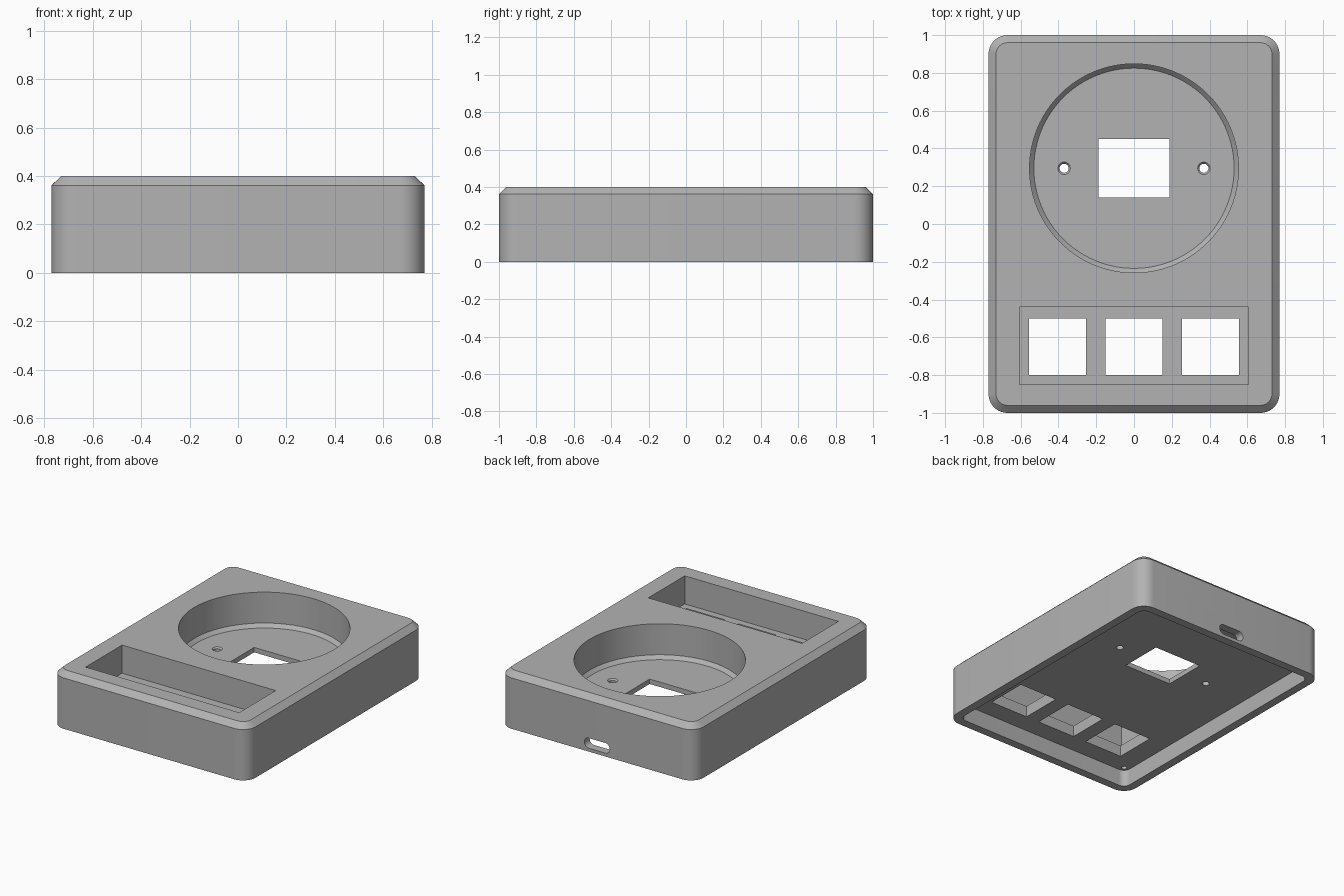
import bpy
import bmesh
from math import cos, sin, pi

if "Cube" in bpy.data.objects:
    bpy.data.objects.remove(bpy.data.objects["Cube"], do_unlink=True)

grey = bpy.data.materials.new("grey plastic")
grey.use_nodes = True
COLOR = (0.45, 0.45, 0.45, 1)
grey.diffuse_color = COLOR
grey.node_tree.nodes["Principled BSDF"].inputs["Base Color"].default_value = COLOR


def rounded_rect(hx, hy, r, seg=10):
    """Outline of a rounded rectangle, counter-clockwise."""
    if r == 0:
        return [(hx, hy), (-hx, hy), (-hx, -hy), (hx, -hy)]
    pts = []
    for q, (sx, sy) in enumerate([(1, 1), (-1, 1), (-1, -1), (1, -1)]):
        for i in range(seg + 1):
            a = (q + i / seg) * pi / 2
            pts.append((sx * (hx - r) + r * cos(a), sy * (hy - r) + r * sin(a)))
    return pts


def circle(r, seg):
    return [(r * cos(2 * pi * i / seg), r * sin(2 * pi * i / seg)) for i in range(seg)]


def loft(name, levels, x=0, y=0):
    """Closed solid through (height, outline) levels, bottom to top."""
    bm = bmesh.new()
    rings = [[bm.verts.new((x + px, y + py, z)) for px, py in pts] for z, pts in levels]
    n = len(rings[0])
    for low, high in zip(rings, rings[1:]):
        for i in range(n):
            j = (i + 1) % n
            bm.faces.new((low[i], low[j], high[j], high[i]))
    bm.faces.new(rings[0][::-1])
    bm.faces.new(rings[-1])
    mesh = bpy.data.meshes.new(name)
    bm.to_mesh(mesh)
    bm.free()
    mesh.materials.append(grey)
    obj = bpy.data.objects.new(name, mesh)
    bpy.context.collection.objects.link(obj)
    return obj


def box(name, hx, hy, z0, z1, x=0, y=0, r=0):
    outline = rounded_rect(hx, hy, r)
    return loft(name, [(z0, outline), (z1, outline)], x, y)


CEILING, DIAL_FLOOR, KEY_FLOOR, TOP = 0.12, 0.155, 0.2, 0.4
DIAL_Y, KEY_Y = 0.295, -0.65

# Outer shell with chamfered top edge
body = loft("enclosure_body", [
    (0, rounded_rect(0.77, 1, 0.1)),
    (0.362, rounded_rect(0.77, 1, 0.1)),
    (TOP, rounded_rect(0.73, 0.96, 0.06)),
])

cutters = []

# Underside recess
cutters.append(box("base_recess", 0.71, 0.94, -0.1, CEILING, r=0.05))

# Round dial pocket with a sloped rim at its floor
cutters.append(loft("dial_pocket", [
    (DIAL_FLOOR, circle(0.53, 96)),
    (DIAL_FLOOR + 0.025, circle(0.553, 96)),
    (TOP + 0.1, circle(0.553, 96)),
], y=DIAL_Y))

# Window in the dial floor
cutters.append(box("dial_window", 0.188, 0.155, 0.05, 0.3, y=DIAL_Y))

# Countersunk screw holes beside the window
for x in (-0.37, 0.37):
    cutters.append(loft("dial_screw_hole", [
        (0.05, circle(0.024, 24)),
        (DIAL_FLOOR - 0.01, circle(0.024, 24)),
        (DIAL_FLOOR, circle(0.033, 24)),
        (DIAL_FLOOR + 0.05, circle(0.033, 24)),
    ], x, DIAL_Y))

# Key tray and its three square openings
cutters.append(box("key_tray", 0.605, 0.205, KEY_FLOOR, TOP + 0.1, y=-0.645))
for x in (-0.405, 0, 0.405):
    cutters.append(box("key_opening", 0.15, 0.15, 0.05, 0.3, x, KEY_Y))

# Blind screw holes in the underside corners
for x in (-0.67, 0.67):
    for y in (-0.9, 0.9):
        hole = circle(0.018, 20)
        cutters.append(loft("corner_screw_hole", [(0.08, hole), (0.25, hole)], x, y))

# Cable slot through the back wall
slot = box("cable_slot", 0.1, 0.036, -0.2, 0.2, r=0.035)
for v in slot.data.vertices:
    px, py, pz = v.co
    v.co = (px, 1 - pz, 0.06 + py)
cutters.append(slot)

# Cut everything out of the shell
for c in cutters:
    c.hide_render = True
    mod = body.modifiers.new(c.name, "BOOLEAN")
    mod.operation = "DIFFERENCE"
    mod.solver = "EXACT"
    mod.object = c

bpy.context.view_layer.update()
cut = bpy.data.meshes.new_from_object(body.evaluated_get(bpy.context.evaluated_depsgraph_get()))
body.modifiers.clear()
body.data = cut
for c in cutters:
    bpy.data.objects.remove(c, do_unlink=True)

# Smooth the rounded walls, keep the edges sharp
bpy.ops.object.select_all(action="DESELECT")
body.select_set(True)
bpy.context.view_layer.objects.active = body
bpy.ops.object.shade_smooth_by_angle(angle=0.5)
